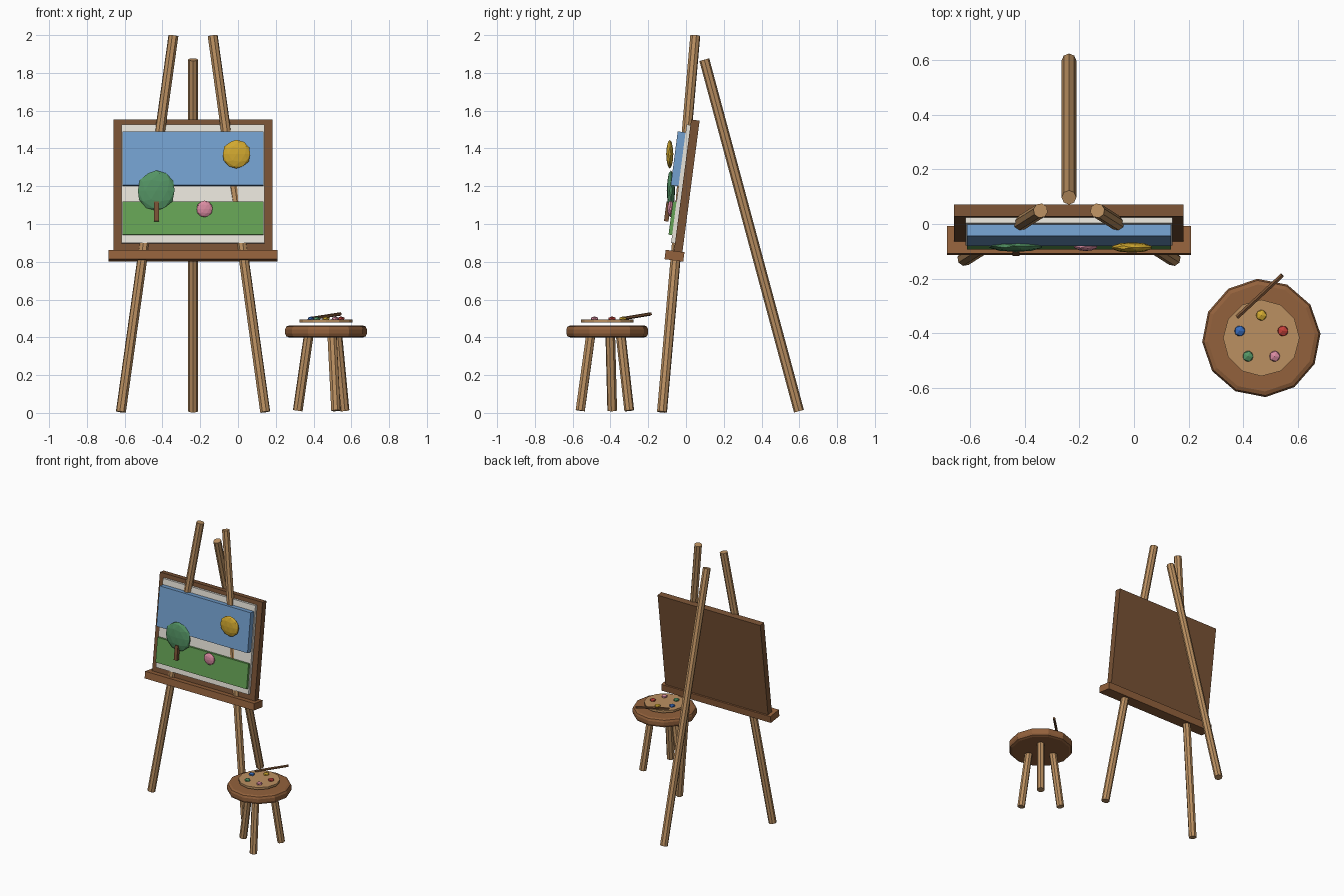
import bpy, math
from mathutils import Vector

if "Cube" in bpy.data.objects:
    bpy.data.objects.remove(bpy.data.objects["Cube"])

TILT = -0.13   # backward lean of the picture
CX = -0.238    # centre line of the easel


def material(name, r, g, b):
    m = bpy.data.materials.new(name)
    m.diffuse_color = (r, g, b, 1)
    m.use_nodes = True
    m.node_tree.nodes["Principled BSDF"].inputs["Base Color"].default_value = m.diffuse_color
    return m


LIGHT = material("light_wood", 0.50, 0.28, 0.12)
DARK = material("dark_wood", 0.19, 0.085, 0.035)
MID = material("mid_wood", 0.29, 0.12, 0.045)
WHITE = material("canvas_white", 0.80, 0.77, 0.70)
BLUE = material("sky_blue", 0.17, 0.35, 0.62)
GRASS = material("grass_green", 0.13, 0.36, 0.09)
LEAF = material("leaf_green", 0.09, 0.30, 0.13)
YELLOW = material("yellow", 0.65, 0.40, 0.03)
PINK = material("pink", 0.70, 0.26, 0.36)
RED = material("red", 0.55, 0.05, 0.04)
PAINT_BLUE = material("paint_blue", 0.04, 0.15, 0.50)


def finish(name, mat):
    ob = bpy.context.object
    ob.name = name
    ob.data.materials.append(mat)
    return ob


def box(name, loc, size, mat, tilt=TILT):
    bpy.ops.mesh.primitive_cube_add(size=1, location=loc, rotation=(tilt, 0, 0))
    bpy.context.object.scale = size
    return finish(name, mat)


def rod(name, a, b, r, mat, sides=8):
    a, b = Vector(a), Vector(b)
    d = b - a
    bpy.ops.mesh.primitive_cylinder_add(vertices=sides, radius=r, depth=d.length, location=(a + b) / 2)
    bpy.context.object.rotation_euler = d.to_track_quat('Z', 'Y').to_euler()
    return finish(name, mat)


def blob(name, loc, size, mat, sub=2):
    bpy.ops.mesh.primitive_ico_sphere_add(subdivisions=sub, radius=1, location=loc)
    bpy.context.object.scale = size
    return finish(name, mat)


def disc(name, loc, r, h, sides, mat, bevel=0, turn=0):
    bpy.ops.mesh.primitive_cylinder_add(vertices=sides, radius=r, depth=h, location=loc, rotation=(0, 0, turn))
    ob = finish(name, mat)
    if bevel:
        mod = ob.modifiers.new("bevel", 'BEVEL')
        mod.width = bevel
        mod.segments = 2
    return ob


# Easel legs
for side, label in ((-1, "left"), (1, "right")):
    rod(label + "_front_leg", (CX + side * 0.382, -0.127, 0.005),
        (CX + side * 0.104, 0.049, 1.997), 0.027, LIGHT)
rod("rear_leg", (CX, 0.598, 0.009), (CX, 0.097, 1.87), 0.027, LIGHT)

# Ledge, picture backing and canvas
box("ledge", (CX, -0.061, 0.832), (0.893, 0.10, 0.05), MID)
box("picture_frame", (CX, 0.003, 1.193), (0.84, 0.045, 0.72), DARK)
box("canvas", (CX, -0.026, 1.212), (0.757, 0.024, 0.632), WHITE)

# Painted landscape in relief
box("painted_sky", (CX, -0.040, 1.345), (0.745, 0.045, 0.287), BLUE)
box("painted_grass", (CX, -0.066, 1.03), (0.745, 0.03, 0.178), GRASS)
blob("painted_sun", (-0.008, -0.086, 1.37), (0.076, 0.019, 0.076), YELLOW)
blob("painted_tree_crown", (-0.433, -0.080, 1.177), (0.102, 0.022, 0.107), LEAF)
box("painted_tree_trunk", (-0.432, -0.098, 1.066), (0.025, 0.024, 0.105), DARK)
blob("painted_flower", (-0.177, -0.082, 1.08), (0.044, 0.017, 0.044), PINK)

# Stool
SX, SY = 0.466, -0.417
disc("stool_seat", (SX, SY, 0.431), 0.217, 0.063, 12, MID, 0.02, math.radians(4))
for i in range(3):
    a = math.radians(50 + 120 * i)
    c, s = math.cos(a), math.sin(a)
    rod(f"stool_leg_{i + 1}", (SX + 0.152 * c, SY + 0.152 * s, 0.012),
        (SX + 0.092 * c, SY + 0.092 * s, 0.42), 0.026, LIGHT)

# Palette, paint dabs and brush
disc("palette", (SX, SY, 0.486), 0.14, 0.016, 12, LIGHT)
for i, m in enumerate((YELLOW, PAINT_BLUE, LEAF, PINK, RED)):
    a = math.radians(90 + 72 * i)
    blob(f"paint_dab_{i + 1}", (SX + 0.083 * math.cos(a), SY + 0.083 * math.sin(a), 0.498),
         (0.022, 0.022, 0.013), m, 1)
rod("paintbrush", (0.377, -0.341, 0.498), (0.543, -0.187, 0.524), 0.009, DARK, 6)
